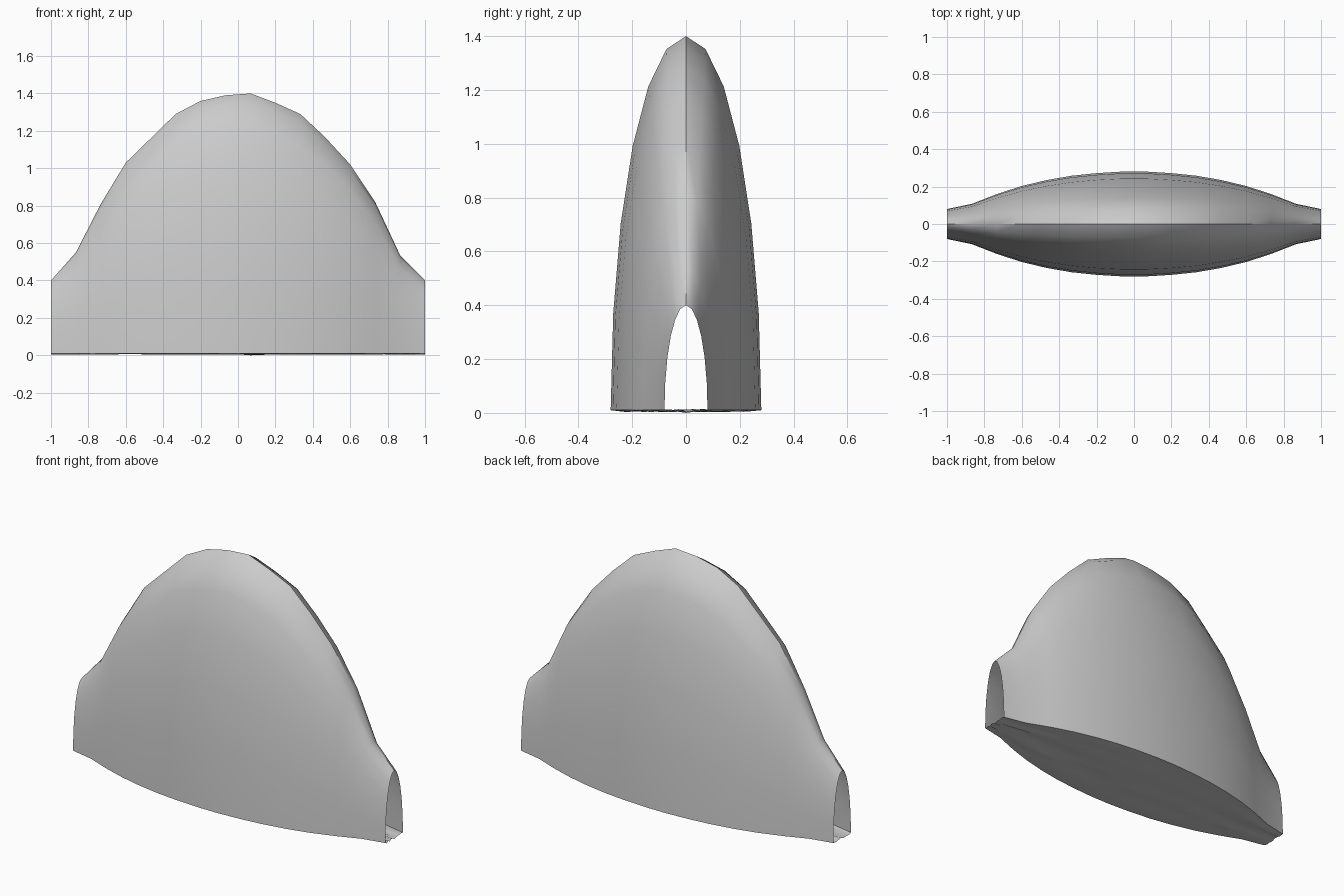
import bpy, bmesh, math, random

cube = bpy.data.objects.get("Cube")
if cube:
    bpy.data.objects.remove(cube, do_unlink=True)

random.seed(4)
BASE = 0.01          # height of the shell's lower rim
SEGMENTS = 12        # facets over each arch

# One arch per evenly spaced station along x
heights = [0.4, 0.55, 0.81, 1.03, 1.16, 1.29, 1.36, 1.39,
           1.4, 1.35, 1.29, 1.165, 1.02, 0.82, 0.535, 0.4]
half_widths = [0.08, 0.108, 0.16, 0.203, 0.235, 0.258, 0.272, 0.28]
half_widths += half_widths[::-1]
last = len(heights) - 1
stations = [(-1 + 2 * i / last, h, w)
            for i, (h, w) in enumerate(zip(heights, half_widths))]

grey = bpy.data.materials.new("light_grey")
grey.use_nodes = True
colour = (0.6, 0.6, 0.6, 1)
grey.diffuse_color = colour
grey.node_tree.nodes["Principled BSDF"].inputs["Base Color"].default_value = colour


def loft(name, rows, flip=False):
    """Skin a list of point rows with quads."""
    bm = bmesh.new()
    grid = [[bm.verts.new(p) for p in row] for row in rows]
    for a, b in zip(grid, grid[1:]):
        for j in range(len(a) - 1):
            quad = [a[j], b[j], b[j + 1], a[j + 1]]
            bm.faces.new(quad[::-1] if flip else quad)
    mesh = bpy.data.meshes.new(name)
    bm.to_mesh(mesh)
    bm.free()
    mesh.materials.append(grey)
    obj = bpy.data.objects.new(name, mesh)
    bpy.context.collection.objects.link(obj)
    bpy.ops.object.select_all(action="DESELECT")
    obj.select_set(True)
    bpy.context.view_layer.objects.active = obj
    bpy.ops.object.shade_smooth_by_angle(angle=math.radians(35))
    return obj


# Arched canopy, open at both ends
angles = [math.pi * j / SEGMENTS for j in range(SEGMENTS + 1)]
loft("canopy_shell", [[(x, -w * math.cos(a), BASE + (h - BASE) * math.sin(a))
                       for a in angles] for x, h, w in stations])

# Slightly uneven floor joining the two lower rims
floor = []
for x, h, w in stations:
    row = []
    for j in range(SEGMENTS + 1):
        rim = j in (0, SEGMENTS)
        z = BASE if rim else random.uniform(0.003, 0.014)
        row.append((x, w * (2 * j / SEGMENTS - 1), z))
    floor.append(row)
x, y, z = floor[len(floor) // 2][SEGMENTS // 2]
floor[len(floor) // 2][SEGMENTS // 2] = (x, y, 0)
loft("floor", floor, flip=True)
